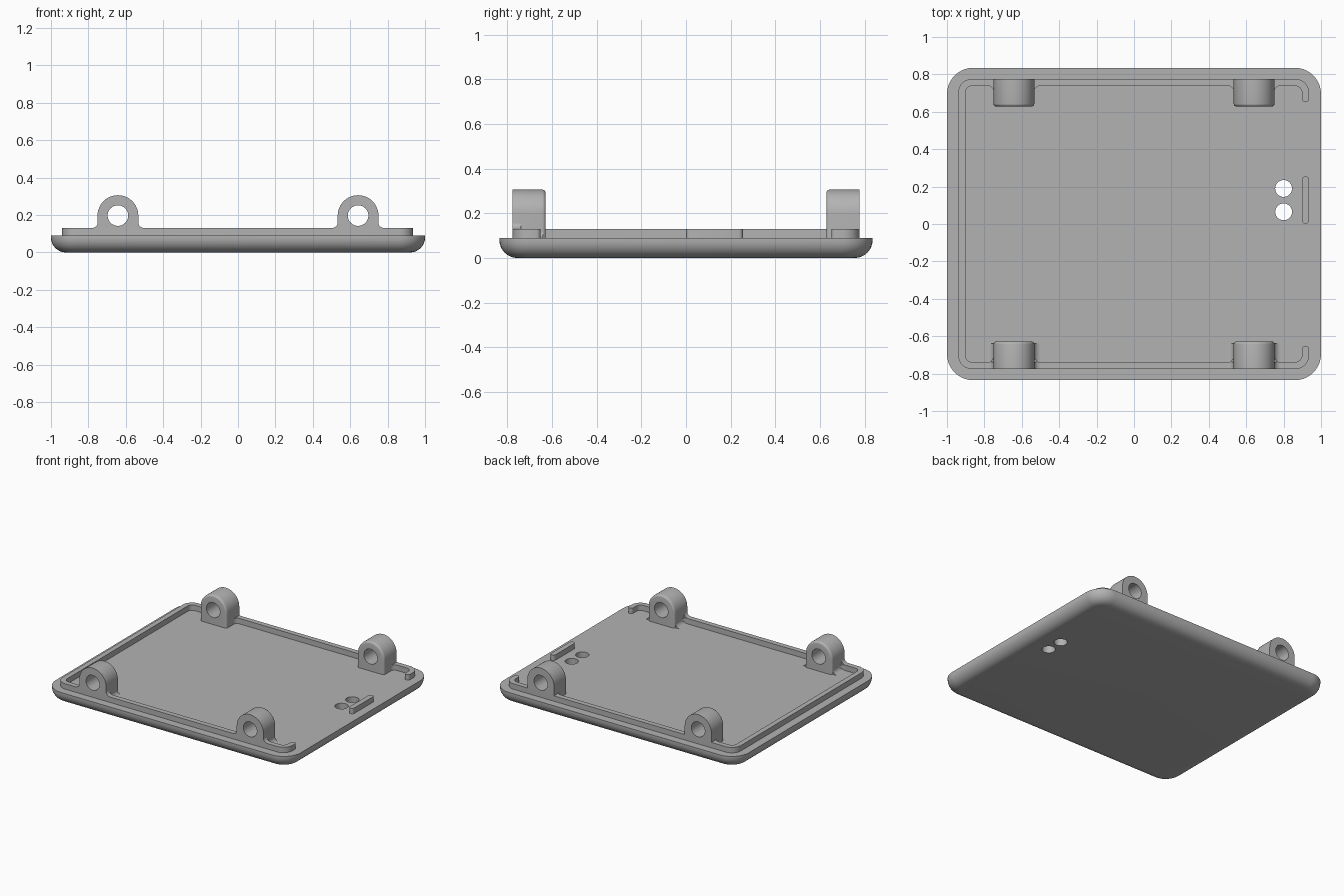
import bpy
import bmesh
from math import sin, cos, pi, radians
from mathutils import Vector, Matrix

cube = bpy.data.objects.get("Cube")
if cube:
    bpy.data.objects.remove(cube, do_unlink=True)

# One grey plastic
GREY = (0.45, 0.45, 0.45, 1)
grey = bpy.data.materials.new("grey plastic")
grey.use_nodes = True
grey.diffuse_color = GREY
grey.node_tree.nodes["Principled BSDF"].inputs["Base Color"].default_value = GREY

FLOOR, RIM_TOP = 0.09, 0.13


def arc(cx, cy, r, a0, a1, n=8):
    """Points on an arc, angles in degrees."""
    return [(cx + r * cos(radians(a0 + (a1 - a0) * i / n)),
             cy + r * sin(radians(a0 + (a1 - a0) * i / n))) for i in range(n + 1)]


def finish(obj):
    """Smooth curved faces, keep flat faces and hard edges crisp."""
    for p in obj.data.polygons:
        p.use_smooth = max(abs(c) for c in p.normal) < 0.999
    obj.data.set_sharp_from_angle(angle=radians(30))


def loft(name, loops):
    """Closed solid through equally long loops of 3D points."""
    bm = bmesh.new()
    rings = [[bm.verts.new(p) for p in loop] for loop in loops]
    n = len(rings[0])
    for a, b in zip(rings, rings[1:]):
        for i in range(n):
            j = (i + 1) % n
            bm.faces.new((a[i], a[j], b[j], b[i]))
    bm.faces.new(rings[0][::-1])
    bm.faces.new(rings[-1])
    bmesh.ops.recalc_face_normals(bm, faces=bm.faces)
    mesh = bpy.data.meshes.new(name)
    bm.to_mesh(mesh)
    bm.free()
    mesh.materials.append(grey)
    obj = bpy.data.objects.new(name, mesh)
    bpy.context.collection.objects.link(obj)
    finish(obj)
    return obj


def upright(name, pts, z0, z1):
    """Plan outline extruded in z."""
    return loft(name, [[(x, y, z) for x, y in pts] for z in (z0, z1)])


def along_y(name, pts, y0, y1):
    """Front outline extruded in y."""
    return loft(name, [[(x, y, z) for x, z in pts] for y in (y0, y1)])


def drill(obj, centre, radius, axis):
    """Cut a round hole through the object."""
    bm = bmesh.new()
    turn = Matrix.Rotation(pi / 2, 4, "X") if axis == "Y" else Matrix()
    bmesh.ops.create_cone(bm, cap_ends=True, segments=40, radius1=radius,
                          radius2=radius, depth=0.6,
                          matrix=Matrix.Translation(centre) @ turn)
    mesh = bpy.data.meshes.new("hole_cutter")
    bm.to_mesh(mesh)
    bm.free()
    mesh.materials.append(grey)
    cutter = bpy.data.objects.new("hole_cutter", mesh)
    bpy.context.collection.objects.link(cutter)
    cutter.hide_render = True
    mod = obj.modifiers.new("hole", "BOOLEAN")
    mod.operation, mod.solver, mod.object = "DIFFERENCE", "EXACT", cutter
    deps = bpy.context.evaluated_depsgraph_get()
    deps.update()
    cut = bpy.data.meshes.new_from_object(obj.evaluated_get(deps))
    obj.modifiers.clear()
    obj.data = cut
    bpy.data.objects.remove(cutter, do_unlink=True)
    finish(obj)


def rounded_rect(hx, hy, r):
    return [p for sx, sy, a in ((1, 1, 0), (-1, 1, 90), (-1, -1, 180), (1, -1, 270))
            for p in arc(sx * (hx - r), sy * (hy - r), r, a, a + 90, 10)]


def stroke(path, w):
    """Outline of a line of half width w with round ends."""
    path = [Vector(p) for p in path]
    left, right = [], []
    for i, p in enumerate(path):
        t = (path[min(i + 1, len(path) - 1)] - path[max(i - 1, 0)]).normalized()
        n = Vector((-t.y, t.x)) * w
        left.append(p + n)
        right.append(p - n)

    def cap(p, start):
        side = start - p
        return [p + Matrix.Rotation(-pi * k / 8, 2) @ side for k in range(1, 8)]

    return left + cap(path[-1], left[-1]) + right[::-1] + cap(path[0], right[0])


# Base plate with rounded lower edge
R = 0.08
loops = []
for x, z in arc(-R, R, R, -90, 0):
    loops.append([(px, py, z) for px, py in rounded_rect(1 + x, 0.835 + x, 0.14 + x)])
loops.append([(px, py, FLOOR) for px, py in rounded_rect(1, 0.835, 0.14)])
plate = loft("base_plate", loops)
for y in (0.19, 0.065):
    drill(plate, (0.8, y, 0), 0.045, "Z")

# Raised rim, open on the left side
W = 0.019
C = 0.055
path = [(0.917, 0.67)]
for x, y, a in ((0.917, 0.757, 0), (-0.921, 0.757, 90),
                (-0.921, -0.757, 180), (0.917, -0.757, 270)):
    path += arc(x - C * (1 if x > 0 else -1), y - C * (1 if y > 0 else -1), C, a, a + 90)
path.append((0.917, -0.67))
upright("rim", stroke(path, W), FLOOR - 0.01, RIM_TOP)

# Short locating bar in the rim opening
upright("locating_bar", stroke([(0.917, 0.02), (0.917, 0.236)], W), FLOOR - 0.01, RIM_TOP)

# Four hinge lugs with fillets where they meet the rim
HALF, AXIS, EDGE, F = 0.109, 0.197, 0.015, 0.035


def lug_outline(cx, inset):
    r = HALF - inset
    return [(cx - r, FLOOR - 0.01)] + arc(cx, AXIS, r, 180, 0, 24) + [(cx + r, FLOOR - 0.01)]


for sx, xname in ((-1, "right"), (1, "left")):
    for sy, yname in ((-1, "front"), (1, "back")):
        cx = sx * 0.642
        name = f"{yname}_{xname}"
        # Outer face is flat, inner edge is rounded
        sections = [(0.776, 0)] + [(0.63 + EDGE + v, EDGE + u)
                                   for u, v in arc(-EDGE, 0, EDGE, 0, -90, 4)][::1]
        sections = [(0.776, 0)] + [(0.628 + EDGE * (1 - sin(t * pi / 8)),
                                    EDGE * (1 - cos(t * pi / 8))) for t in range(5)]
        lug = loft(f"{name}_lug",
                   [[(x, sy * y, z) for x, z in lug_outline(cx, i)] for y, i in sections])
        drill(lug, (cx, sy * 0.7, AXIS), 0.055, "Y")
        for side in (-1, 1):
            wall = cx + side * (HALF - 0.002)
            # Plan fillet between rim and lug
            curve = [(wall + side * (F - u), F - v) for u, v in arc(0, 0, F, 0, 90)]
            pts = [(x, sy * (0.739 - d)) for x, d in curve] + [(wall, sy * 0.739)]
            upright(f"{name}_rim_fillet", pts, FLOOR - 0.005, RIM_TOP)
            if sy < 0:
                # Flares on the rim top and on the floor
                for z, y1 in ((RIM_TOP, -0.739), (FLOOR, -0.64)):
                    pts = [(x, z + d) for x, d in curve] + [(wall, z)]
                    along_y(f"{name}_flare", pts, -0.776, y1)
